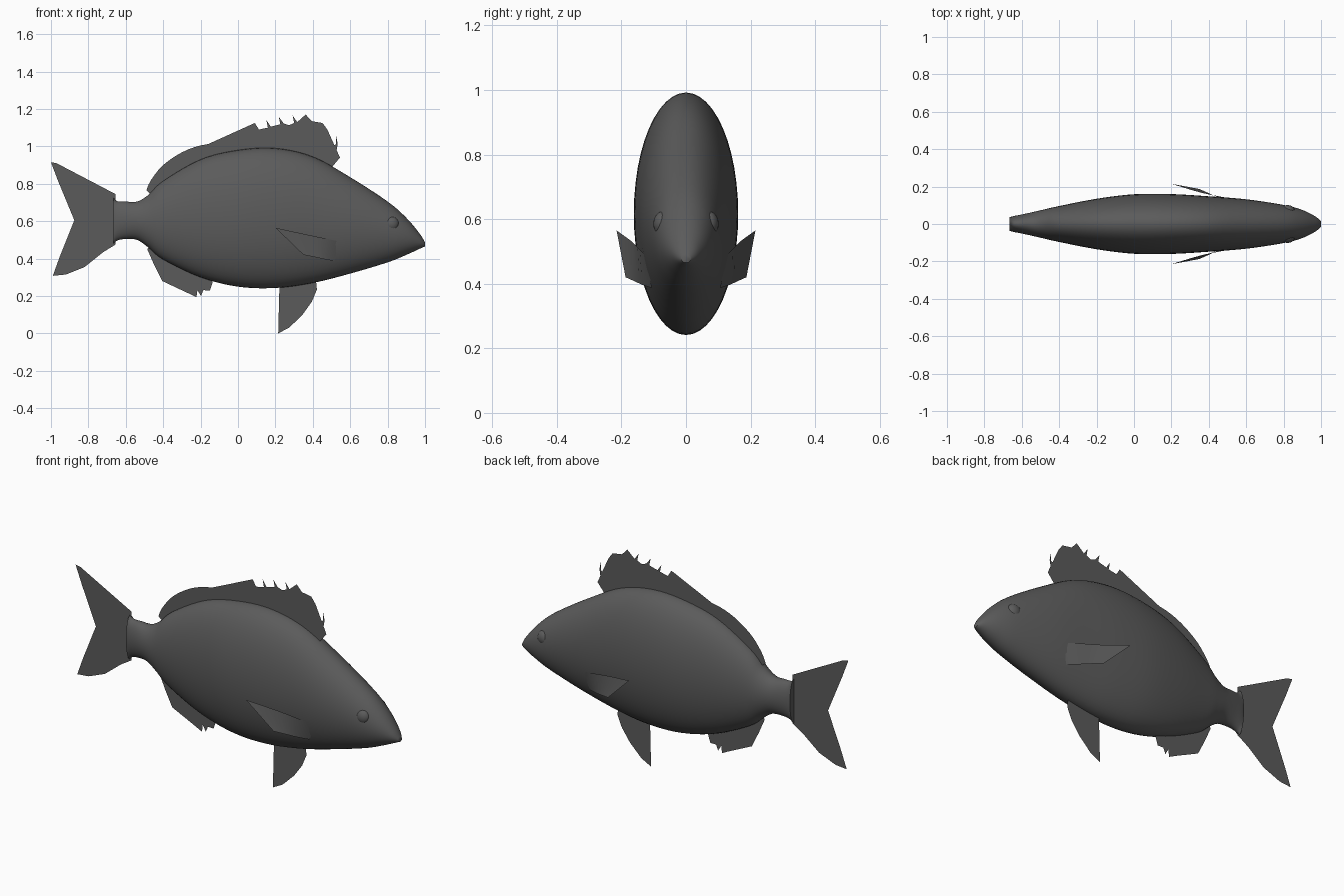
import bpy, bmesh, math

if "Cube" in bpy.data.objects:
    bpy.data.objects.remove(bpy.data.objects["Cube"])

# One flat colour for the whole fish
grey = bpy.data.materials.new("dark_grey")
grey.diffuse_color = (0.105, 0.105, 0.105, 1)
grey.use_nodes = True
grey.node_tree.nodes["Principled BSDF"].inputs["Base Color"].default_value = grey.diffuse_color


def finish(name, bm, smooth=True):
    me = bpy.data.meshes.new(name)
    bm.to_mesh(me)
    bm.free()
    ob = bpy.data.objects.new(name, me)
    bpy.context.collection.objects.link(ob)
    me.materials.append(grey)
    for p in me.polygons:
        p.use_smooth = smooth
    return ob


def catmull(a, b, c, d, t):
    return 0.5 * (2*b + (c - a)*t + (2*a - 5*b + 4*c - d)*t*t + (3*b - a - 3*c + d)*t**3)


def spline(pts, n):
    out = []
    for i in range(len(pts) - 1):
        q = [pts[max(0, min(len(pts) - 1, i + k))] for k in (-1, 0, 1, 2)]
        for s in range(n):
            out.append([catmull(*v, s / n) for v in zip(*q)])
    return out + [list(pts[-1])]


# Body: lofted oval rings (x, top z, bottom z, half width)
stations = [(-0.665, 0.725, 0.48, 0.036), (-0.645, 0.707, 0.497, 0.042), (-0.60, 0.705, 0.505, 0.051),
            (-0.54, 0.705, 0.50, 0.064), (-0.48, 0.74, 0.46, 0.078), (-0.40, 0.815, 0.395, 0.096),
            (-0.20, 0.93, 0.30, 0.135), (0.0, 0.98, 0.25, 0.159), (0.2, 0.99, 0.243, 0.16),
            (0.4, 0.945, 0.27, 0.148), (0.6, 0.835, 0.32, 0.132), (0.8, 0.705, 0.38, 0.102),
            (0.9, 0.618, 0.42, 0.075), (0.97, 0.535, 0.452, 0.04), (1.0, 0.487, 0.465, 0.014)]
SIDES = 48
bm = bmesh.new()
rings = []
for x, top, bot, w in spline(stations, 5):
    mid, h = (top + bot) / 2, (top - bot) / 2
    rings.append([bm.verts.new((x, w * math.cos(a), mid + h * math.sin(a)))
                  for a in (2 * math.pi * k / SIDES for k in range(SIDES))])
for r, s in zip(rings, rings[1:]):
    for k in range(SIDES):
        bm.faces.new((r[k], r[(k + 1) % SIDES], s[(k + 1) % SIDES], s[k]))
bm.faces.new(rings[0])
bm.faces.new(rings[-1])
bmesh.ops.recalc_face_normals(bm, faces=bm.faces)
body = finish("body", bm)
bpy.context.view_layer.objects.active = body
body.select_set(True)
bpy.ops.object.shade_smooth_by_angle(angle=math.radians(50))


# Flat fins: outlines in the middle plane
def flat_fin(name, outline):
    bm = bmesh.new()
    f = bm.faces.new([bm.verts.new((x, 0, z)) for x, z in outline])
    bmesh.ops.triangulate(bm, faces=[f], ngon_method='EAR_CLIP')
    finish(name, bm, False)


# Dorsal fin: backward-hooked spines, then a soft rounded rear part
tips = [(0.525, 1.055), (0.452, 1.125), (0.362, 1.17), (0.292, 1.165), (0.218, 1.158),
        (0.152, 1.14), (0.09, 1.125), (0.036, 1.105), (-0.034, 1.07)]
spines = [(0.545, 0.94), (0.525, 0.965)]
for (x, z), (nx, nz) in zip(tips, tips[1:]):
    spines += [(x, z), (x + 0.008, z - 0.04), (x - 0.25 * (x - nx), z - 0.052),
               (nx + 0.35 * (x - nx), nz - 0.035)]
spines += [tips[-1], (-0.035, 1.045)]
soft = spline([(-0.09, 1.02), (-0.2, 1.005), (-0.3, 0.968), (-0.4, 0.9), (-0.465, 0.82), (-0.49, 0.765)], 3)
base = [(-0.45, 0.73), (-0.2, 0.88), (0.1, 0.94), (0.3, 0.92), (0.47, 0.85)]
flat_fin("dorsal_fin", spines + soft + base)

# Anal fin with a ragged front edge
flat_fin("anal_fin", [(-0.485, 0.45), (-0.45, 0.37), (-0.405, 0.28), (-0.26, 0.212), (-0.222, 0.193),
                      (-0.217, 0.232), (-0.198, 0.2), (-0.18, 0.243), (-0.15, 0.23), (-0.137, 0.27),
                      (-0.137, 0.33), (-0.3, 0.42), (-0.45, 0.5)])

# Pelvic fin
flat_fin("pelvic_fin", [(0.222, 0.27), (0.215, 0.0), (0.275, 0.032), (0.345, 0.1), (0.395, 0.17),
                        (0.422, 0.235), (0.415, 0.3)])

# Forked tail fin
flat_fin("tail_fin", [(-0.655, 0.745), (-0.97, 0.91), (-1.0, 0.915), (-0.962, 0.815), (-0.875, 0.605),
                      (-0.955, 0.405), (-0.99, 0.308), (-0.92, 0.315), (-0.82, 0.355), (-0.72, 0.435),
                      (-0.655, 0.475)])

# Pectoral fins: curved sheets, mirrored
upper = [(0.56, 0.122, 0.487), (0.48, 0.143, 0.505), (0.36, 0.167, 0.53), (0.20, 0.215, 0.565)]
lower = [(0.515, 0.106, 0.387), (0.46, 0.136, 0.397), (0.41, 0.16, 0.408), (0.35, 0.187, 0.42)]
for side, label in ((1, "left"), (-1, "right")):
    bm = bmesh.new()
    rows = [[bm.verts.new((x, side * y, z)) for x, y, z in spline(e, 3)] for e in (upper, lower)]
    for i in range(len(rows[0]) - 1):
        q = [rows[0][i], rows[0][i + 1], rows[1][i + 1], rows[1][i]]
        bm.faces.new(q if side > 0 else q[::-1])
    finish(label + "_pectoral_fin", bm)

    # Eye: shallow bulge in the head
    bm = bmesh.new()
    bmesh.ops.create_uvsphere(bm, u_segments=24, v_segments=12, radius=0.04)
    eye = finish(label + "_eye", bm)
    eye.location = (0.82, side * 0.071, 0.585)
    eye.scale = (1, 0.75, 1)
